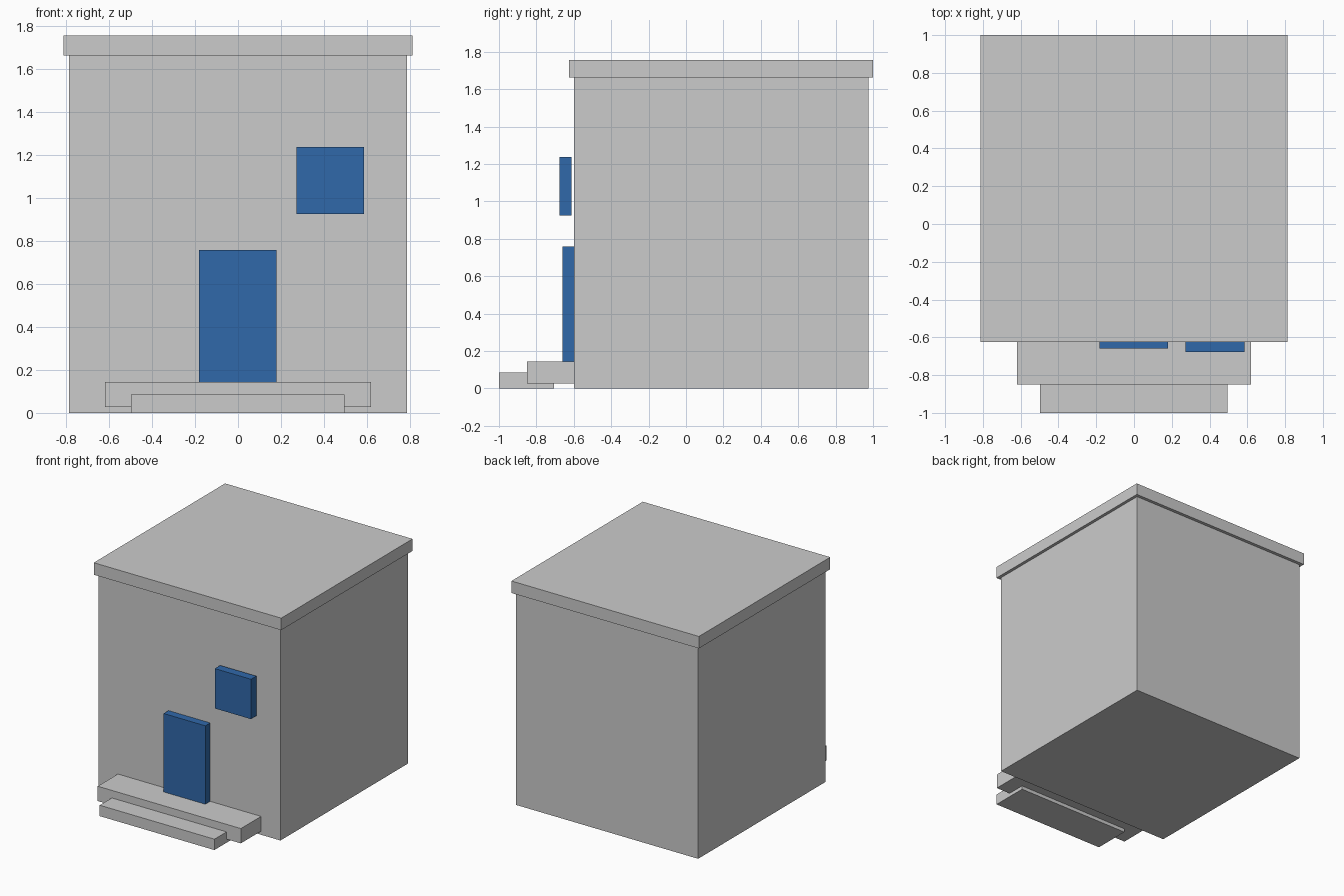
import bpy

if "Cube" in bpy.data.objects:
    bpy.data.objects.remove(bpy.data.objects["Cube"])


def box(name, x, y, z, material=None):
    """Axis-aligned box from (min, max) ranges."""
    bpy.ops.mesh.primitive_cube_add(size=1, location=[(a + b) / 2 for a, b in (x, y, z)])
    obj = bpy.context.object
    obj.name = name
    obj.scale = [b - a for a, b in (x, y, z)]
    bpy.ops.object.transform_apply(location=False, rotation=False, scale=True)
    if material:
        obj.data.materials.append(material)
    return obj


blue = bpy.data.materials.new("blue_paint")
blue.diffuse_color = (0.03, 0.14, 0.40, 1)
blue.use_nodes = True
blue.node_tree.nodes["Principled BSDF"].inputs["Base Color"].default_value = blue.diffuse_color

# House body and overhanging flat roof
box("house_body", (-0.788, 0.788), (-0.6, 0.975), (0, 1.663))
box("roof_slab", (-0.812, 0.812), (-0.625, 1.0), (1.663, 1.757))

# Front steps
box("upper_step", (-0.62, 0.62), (-0.85, -0.6), (0.028, 0.144))
box("lower_step", (-0.498, 0.496), (-1.0, -0.705), (0, 0.085))

# Door on the upper step, window panel just clear of the wall
box("door", (-0.182, 0.179), (-0.66, -0.6), (0.144, 0.758), blue)
box("window", (0.273, 0.586), (-0.677, -0.611), (0.926, 1.238), blue)
